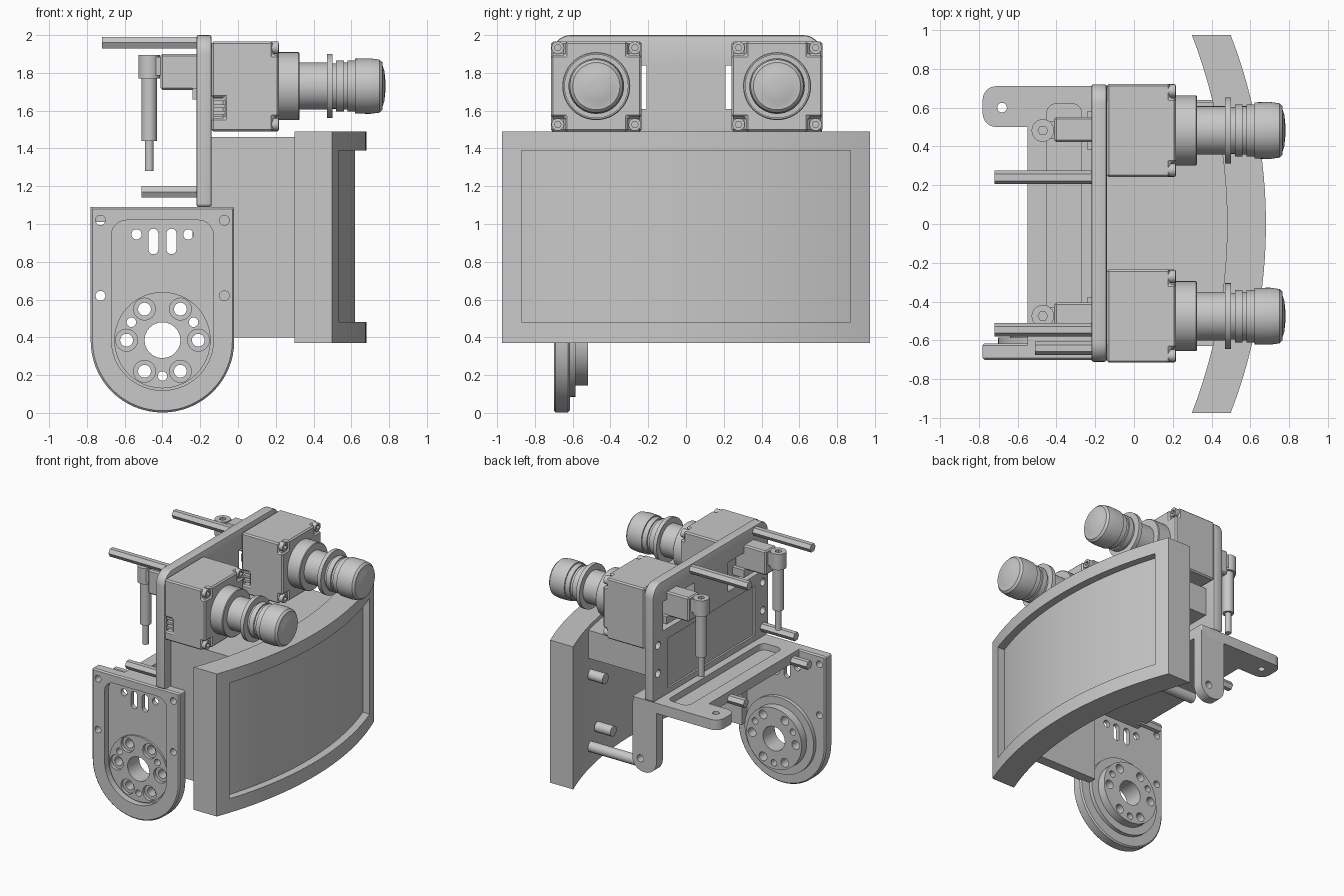
import bpy, bmesh, math

cube = bpy.data.objects.get("Cube")
if cube:
    bpy.data.objects.remove(cube, do_unlink=True)

grey = bpy.data.materials.new("machined_grey")
grey.use_nodes = True
colour = (0.58, 0.58, 0.58, 1)
grey.diffuse_color = colour
grey.node_tree.nodes["Principled BSDF"].inputs["Base Color"].default_value = colour

# Axis mapping: profile coordinates (u, v) and extrusion position w
AXES = {"x": lambda u, v, w: (w, u, v),
        "y": lambda u, v, w: (u, w, v),
        "z": lambda u, v, w: (u, v, w)}


def finish(name, bm):
    bmesh.ops.recalc_face_normals(bm, faces=bm.faces)
    mesh = bpy.data.meshes.new(name)
    bm.to_mesh(mesh)
    bm.free()
    mesh.materials.append(grey)
    obj = bpy.data.objects.new(name, mesh)
    bpy.context.collection.objects.link(obj)
    return obj


def prism(name, axis, outline, a, b):
    bm = bmesh.new()
    place = AXES[axis]
    low = [bm.verts.new(place(u, v, a)) for u, v in outline]
    high = [bm.verts.new(place(u, v, b)) for u, v in outline]
    bm.faces.new(low)
    bm.faces.new(high)
    n = len(outline)
    for i in range(n):
        j = (i + 1) % n
        bm.faces.new((low[i], low[j], high[j], high[i]))
    return finish(name, bm)


def circle(u, v, r, n=32):
    return [(u + r * math.cos(math.tau * i / n), v + r * math.sin(math.tau * i / n)) for i in range(n)]


def rounded(u0, u1, v0, v1, low_r, high_r=None, n=8):
    """Rectangle with separate radii for its low-v and high-v corners."""
    high_r = low_r if high_r is None else high_r
    pts = []
    corners = ((u1, v1, -1, -1, high_r), (u0, v1, 1, -1, high_r),
               (u0, v0, 1, 1, low_r), (u1, v0, -1, 1, low_r))
    for k, (u, v, su, sv, r) in enumerate(corners):
        for i in range(n + 1):
            t = math.pi / 2 * (k + i / n)
            pts.append((u + su * r + r * math.cos(t), v + sv * r + r * math.sin(t)))
    return pts


def rod(name, axis, u, v, r, a, b, n=32):
    return prism(name, axis, circle(u, v, r, n), a, b)


def box(name, x0, x1, y0, y1, z0, z1):
    return prism(name, "z", [(x0, y0), (x1, y0), (x1, y1), (x0, y1)], z0, z1)


def bake(obj):
    graph = bpy.context.evaluated_depsgraph_get()
    mesh = bpy.data.meshes.new_from_object(obj.evaluated_get(graph))
    obj.modifiers.clear()
    obj.data = mesh


def combine(obj, other, operation="DIFFERENCE"):
    mod = obj.modifiers.new("cut", "BOOLEAN")
    mod.operation, mod.object, mod.solver = operation, other, "EXACT"
    bake(obj)
    bpy.data.objects.remove(other, do_unlink=True)


def soften(obj, width, segments=2):
    mod = obj.modifiers.new("edge", "BEVEL")
    mod.width, mod.segments, mod.angle_limit = width, segments, math.radians(40)
    mod.limit_method = "ANGLE"
    bake(obj)


def lathe(name, profile, y, z, n=48):
    """Revolve (x, radius) pairs about a line along x."""
    bm = bmesh.new()
    rings = [[bm.verts.new((x, u, v)) for u, v in circle(y, z, r, n)] for x, r in profile]
    for a, b in zip(rings, rings[1:]):
        for i in range(n):
            j = (i + 1) % n
            bm.faces.new((a[i], a[j], b[j], b[i]))
    bm.faces.new(rings[0])
    bm.faces.new(rings[-1])
    return finish(name, bm)


# Curved screen with a recessed face
RADIUS = 2.7


def arc(apex, half, n=32):
    ys = [half * (2 * i / n - 1) for i in range(n + 1)]
    return [(apex - RADIUS + math.sqrt(RADIUS ** 2 - y * y), y) for y in ys]


screen = prism("curved_screen", "z", arc(0.68, 0.975) + arc(0.48, 0.975)[::-1], 0.37, 1.49)
combine(screen, prism("cutter", "z", arc(0.62, 0.87) + arc(0.9, 0.87)[::-1], 0.48, 1.39))

# Support between screen and upright
support = prism("support_block", "z", arc(0.482, 0.63) + [(-0.14, 0.63), (-0.14, -0.63)], 1.24, 1.46)
combine(support, box("wall", -0.1, 0.405, -0.63, -0.55, 0.40, 1.35), "UNION")
combine(support, box("wall_corner", -0.14, 0.1, -0.63, -0.55, 1.05, 1.35), "UNION")
for y, z, start in ((0.6, 0.535, -0.04), (0.6, 1.1, 0.28), (0.5, 0.65, 0.28)):
    rod("screen_standoff", "x", y, z, 0.04, start, 0.42, 16)

# Upright plate with a window behind each camera, a shallow pocket and bolt holes
upright = prism("upright_plate", "x", rounded(-0.71, 0.72, 1.09, 2.0, 0.02, 0.1), -0.22, -0.14)
soften(upright, 0.012)
combine(upright, box("cutter", -0.3, -0.205, -0.54, 0.54, 1.14, 1.53))
for side in (-1, 1):
    y0, y1 = sorted((side * 0.21, side * 0.6))
    combine(upright, box("cutter", -0.3, 0, y0, y1, 1.61, 1.84))
for y in (-0.64, 0.66):
    for z in (1.3, 1.52):
        combine(upright, rod("cutter", "x", y, z, 0.03, -0.3, -0.18, 16))

# Hexagonal standoff pins
for y in (0.24, -0.545):
    rod("upper_pin", "x", y, 1.96, 0.035, -0.72, -0.2, 6)
    rod("deck_pin", "x", y, 1.03, 0.035, -0.69, -0.5, 6)
rod("lower_pin", "x", -0.64, 1.17, 0.035, -0.51, -0.2, 6)

# Cameras with lens, screws, connector and cable
LENS = [(0.2, 0.18), (0.32, 0.18), (0.325, 0.175), (0.325, 0.125), (0.47, 0.125), (0.47, 0.17),
        (0.5, 0.17), (0.5, 0.12), (0.52, 0.12), (0.52, 0.135), (0.56, 0.135), (0.56, 0.125),
        (0.58, 0.125), (0.58, 0.135), (0.62, 0.135), (0.62, 0.145), (0.70, 0.147), (0.75, 0.14),
        (0.765, 0.125), (0.765, 0.11), (0.775, 0.08), (0.78, 0.03)]
for y in (0.482, -0.475):
    z = 1.73
    body = box("camera_body", -0.14, 0.217, y - 0.24, y + 0.24, z - 0.24, z + 0.235)
    for sy in (-1, 1):
        for sz in (-1, 1):
            cy, cz = y + sy * 0.204, z + sz * 0.203
            combine(body, box("cutter", 0.185, 0.3, cy - 0.04, cy + 0.04, cz - 0.04, cz + 0.04))
            screw = rod("camera_screw", "x", cy, cz, 0.033, 0.17, 0.215, 20)
            combine(screw, rod("cutter", "x", cy, cz, 0.018, 0.195, 0.3, 6))
    combine(body, box("cutter", -0.2, -0.07, y - 0.3, y - 0.17, z - 0.17, z - 0.06))
    soften(body, 0.01, 1)
    for i in range(3):
        h = z - 0.15 + i * 0.035
        box("socket_rib", -0.13, -0.07, y - 0.23, y - 0.16, h, h + 0.018)
    lathe("camera_lens", LENS, y, z)
    soften(box("connector_block", -0.41, -0.14, y - 0.06, y + 0.07, 1.71, 1.90), 0.01, 1)
    box("connector_base", -0.24, -0.14, y - 0.1, y + 0.1, 1.66, 1.72)
    collar = rod("cable_collar", "z", -0.47, y, 0.058, 1.77, 1.895, 24)
    combine(collar, rod("cutter", "z", -0.47, y, 0.025, 1.87, 2.0, 6))
    box("cable_link", -0.44, -0.39, y - 0.045, y + 0.045, 1.785, 1.885)
    rod("cable_sleeve", "z", -0.47, y, 0.041, 1.44, 1.78, 24)
    rod("cable_tip", "z", -0.47, y, 0.023, 1.28, 1.45, 20)

# Horizontal deck with ear and long channel
deck = prism("deck", "z", rounded(-0.55, -0.03, -0.63, 0.71, 0.01), 1.01, 1.09)
combine(deck, prism("ear", "z", rounded(-0.78, -0.4, 0.5, 0.71, 0.07), 1.01, 1.09), "UNION")
combine(deck, prism("cutter", "z", rounded(-0.45, -0.27, -0.56, 0.62, 0.05), 1.04, 1.2))
combine(deck, rod("cutter", "z", -0.68, 0.6, 0.025, 0.9, 1.2, 16))

# Hanging leg
leg = prism("side_leg", "y", rounded(-0.24, -0.03, 0.52, 1.05, 0.1, 0.01), 0.63, 0.71)
combine(leg, rod("cutter", "y", -0.1, 0.62, 0.028, 0.5, 0.9, 16))

# Pivot plate with recess, hub and drilled holes
CX, CZ = -0.40, 0.385
pivot = prism("pivot_plate", "y", rounded(-0.78, -0.02, 0.002, 1.09, 0.379, 0.01, 16), -0.70, -0.615)
soften(pivot, 0.01, 1)
combine(pivot, prism("cutter", "y", rounded(-0.67, -0.13, 0.12, 1.02, 0.265, 0.08, 12), -0.8, -0.65))
combine(pivot, rod("hub", "y", CX, CZ, 0.30, -0.645, -0.585, 48), "UNION")
combine(pivot, rod("hub", "y", CX, CZ, 0.24, -0.645, -0.52, 48), "UNION")
combine(pivot, rod("hub", "y", CX, CZ, 0.255, -0.665, -0.6, 48), "UNION")
holes = [(CX, CZ, 0.095)]
for i in range(6):
    t = math.tau * i / 6
    u, v = CX + 0.19 * math.cos(t), CZ + 0.19 * math.sin(t)
    combine(pivot, rod("cutter", "y", u, v, 0.058, -0.8, -0.64, 24))
    holes.append((u, v, 0.034))
for t in (30, 150, 270):
    a = math.radians(t)
    holes.append((CX + 0.19 * math.cos(a), CZ + 0.19 * math.sin(a), 0.025))
for s in (-1, 1):
    holes += [(CX + s * 0.328, 1.02, 0.026), (CX + s * 0.328, 0.62, 0.026), (CX + s * 0.137, 0.945, 0.027)]
    u = CX + s * 0.048
    combine(pivot, prism("cutter", "y", rounded(u - 0.026, u + 0.026, 0.84, 0.975, 0.0255), -0.8, -0.4))
for u, v, r in holes:
    combine(pivot, rod("cutter", "y", u, v, r, -0.8, -0.4, 24))

# Smooth shading with sharp edges kept
bpy.ops.object.select_all(action="DESELECT")
for obj in bpy.context.collection.objects:
    if obj.type == "MESH" and obj.data.materials and obj.data.materials[0] == grey:
        obj.select_set(True)
        bpy.context.view_layer.objects.active = obj
bpy.ops.object.shade_smooth_by_angle(angle=math.radians(30))
